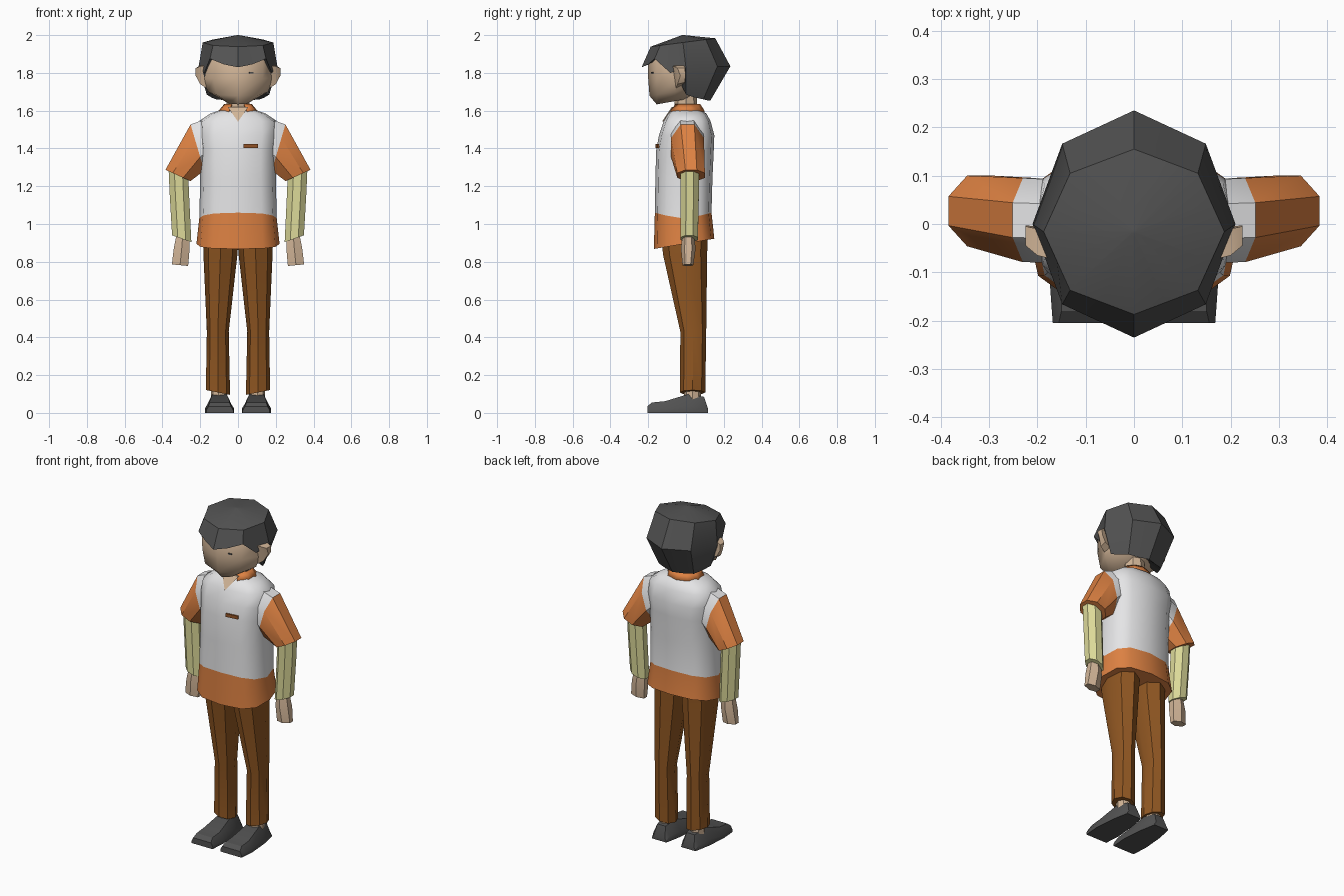
import bpy, bmesh, math
from mathutils import Vector

if "Cube" in bpy.data.objects:
    bpy.data.objects.remove(bpy.data.objects["Cube"])

COLOURS = {
    "white cloth": (0.78, 0.78, 0.79), "orange cloth": (0.72, 0.22, 0.055),
    "brown cloth": (0.28, 0.095, 0.016), "pale yellow cloth": (0.72, 0.70, 0.32),
    "skin": (0.64, 0.46, 0.31), "dark grey": (0.085, 0.085, 0.085),
    "dark brown": (0.30, 0.09, 0.02),
}
MATS = {}
for label, rgb in COLOURS.items():
    MATS[label] = bpy.data.materials.new(label)
    MATS[label].diffuse_color = (*rgb, 1)


def skin(name, rings, colours, mirror=False, caps=(True, True), closed=True, angle=40):
    """Join rings of points into one surface; colours gives one colour per band."""
    if isinstance(colours, str):
        colours = [colours] * (len(rings) - 1)
    slots = list(dict.fromkeys(colours))
    bm = bmesh.new()
    loops = [[bm.verts.new(p) for p in r] for r in rings]
    n = len(loops[0])
    for k in range(len(loops) - 1):
        a, b = loops[k], loops[k + 1]
        for i in range(n if closed else n - 1):
            j = (i + 1) % n
            bm.faces.new((a[i], a[j], b[j], b[i])).material_index = slots.index(colours[k])
    if closed and caps[0]:
        bm.faces.new(loops[0][::-1]).material_index = slots.index(colours[0])
    if closed and caps[1]:
        bm.faces.new(loops[-1]).material_index = slots.index(colours[-1])
    bmesh.ops.recalc_face_normals(bm, faces=bm.faces[:])
    me = bpy.data.meshes.new(name)
    bm.to_mesh(me)
    bm.free()
    for s in slots:
        me.materials.append(MATS[s])
    ob = bpy.data.objects.new(name, me)
    bpy.context.collection.objects.link(ob)
    bpy.ops.object.select_all(action='DESELECT')
    ob.select_set(True)
    bpy.context.view_layer.objects.active = ob
    bpy.ops.object.shade_smooth_by_angle(angle=math.radians(angle))
    if mirror:
        ob.modifiers.new("mirror", 'MIRROR').use_mirror_merge = False
    return ob


def flat_ring(z, rx, front, back, n=8, cx=0, tilt=0, lift=0, power=1.0, xtilt=0):
    """Level ring starting at the front; tilt raises the back, lift raises front and back."""
    cy, ry = (front + back) / 2, (back - front) / 2
    pts = []
    for i in range(n):
        t = 2 * math.pi * i / n
        s, c = math.sin(t), -math.cos(t)
        x = rx * math.copysign(abs(s) ** power, s)
        y = ry * math.copysign(abs(c) ** power, c)
        pts.append(Vector((cx + x, cy + y, z + tilt * y + lift * abs(c) + xtilt * x)))
    return pts


def limb_ring(centre, u, v, n=8):
    """Ring across a limb: u is its half width (x, z), v its half depth in y."""
    k = 1 / math.cos(math.pi / n)
    pts = []
    for i in range(n):
        t = 2 * math.pi * (i + 0.5) / n
        c, s = k * math.cos(t), k * math.sin(t)
        pts.append(Vector(centre) + Vector((u[0] * c, v * s, u[1] * c)))
    return pts


def plate(name, centre, w, h, turn, colour):
    """Thin plate on the front, turned about z."""
    c, s = math.cos(turn), math.sin(turn)
    rings = []
    for d in (-0.004, 0.004):
        rings.append([Vector(centre) + Vector((a * w / 2 * c - d * s, a * w / 2 * s + d * c, b * h / 2))
                      for a, b in ((-1, -1), (1, -1), (1, 1), (-1, 1))])
    return skin(name, rings, colour)


# Shirt body with the orange waistband
P = 0.72
skin("shirt_body", [
    flat_ring(0.895, 0.22, -0.17, 0.15, 12, tilt=0.17, power=P),
    flat_ring(1.03, 0.205, -0.165, 0.135, 12, lift=0.03, power=P),
    flat_ring(1.24, 0.20, -0.162, 0.14, 12, power=P),
    flat_ring(1.39, 0.20, -0.158, 0.147, 12, power=P),
    flat_ring(1.47, 0.21, -0.143, 0.15, 12, power=P),
    flat_ring(1.545, 0.205, -0.118, 0.13, 12, power=P),
    flat_ring(1.585, 0.145, -0.095, 0.108, 12, power=P),
    flat_ring(1.612, 0.07, -0.065, 0.065, 12),
], ["orange cloth"] + ["white cloth"] * 6, angle=60)

# Chest badge and open neckline
plate("chest_badge", (0.067, -0.152, 1.413), 0.075, 0.02, 0.12, "dark brown")
skin("neckline", [[Vector((-0.055, -0.075, 1.62)), Vector((0.055, -0.075, 1.62)), Vector((0, -0.127, 1.542))],
                  [Vector((-0.055, -0.067, 1.62)), Vector((0.055, -0.067, 1.62)), Vector((0, -0.119, 1.542))]],
     "skin")

# Collar: strip round the neck, open at the front
inner, outer = [], []
for i in range(9):
    t = math.radians(-62 + 304 * i / 8)
    inner.append(Vector((0.075 * math.cos(t), 0.07 * math.sin(t) + 0.005, 1.635)))
    outer.append(Vector((0.108 * math.cos(t), 0.097 * math.sin(t) + 0.003, 1.597)))
collar = skin("collar", [inner, outer], "orange cloth", closed=False)
collar.modifiers.new("thickness", 'SOLIDIFY').thickness = 0.008

# Arms: white shoulder, orange short sleeve, yellow undersleeve, hand
skin("sleeve", [
    limb_ring((0.13, 0.005, 1.46), (0.0, 0.11), 0.085),
    limb_ring((0.215, 0.008, 1.405), (0.036, 0.122), 0.087),
    limb_ring((0.318, 0.027, 1.257), (0.066, -0.03 + 0.06), 0.073),
], ["white cloth", "orange cloth"], mirror=True)
skin("undersleeve", [
    limb_ring((0.316, 0.02, 1.29), (0.052, 0.015), 0.05),
    limb_ring((0.310, 0.02, 1.15), (0.052, 0.015), 0.048),
    limb_ring((0.298, 0.017, 0.922), (0.051, 0.018), 0.046),
], "pale yellow cloth", mirror=True)
skin("hand", [
    limb_ring((0.292, 0.012, 0.95), (0.032, 0), 0.026, 6),
    limb_ring((0.298, 0.012, 0.87), (0.042, 0), 0.034, 6),
    limb_ring((0.307, 0.010, 0.782), (0.043, 0.004), 0.025, 6),
], "skin", mirror=True)

# Trousers, ankles and shoes
skin("trouser_leg", [
    flat_ring(0.95, 0.095, -0.13, 0.115, cx=0.09),
    flat_ring(0.84, 0.09, -0.122, 0.112, cx=0.093),
    flat_ring(0.43, 0.058, -0.03, 0.107, cx=0.107),
    flat_ring(0.108, 0.064, -0.032, 0.102, cx=0.106, xtilt=0.2),
], "brown cloth", mirror=True)
skin("ankle", [flat_ring(0.06, 0.042, -0.01, 0.08, cx=0.102),
               flat_ring(0.16, 0.042, -0.01, 0.08, cx=0.102)], "skin", mirror=True)
shoe = []
for y, xa, xb, top, inset in ((-0.205, 0.025, 0.168, 0.035, 0.012), (-0.18, 0.025, 0.17, 0.055, 0.02),
                              (-0.11, 0.02, 0.175, 0.062, 0.025), (0.015, 0.03, 0.165, 0.1, 0.03),
                              (0.095, 0.045, 0.15, 0.085, 0.025), (0.117, 0.05, 0.145, 0.02, 0.01)):
    shoe.append([Vector((xa, y, 0)), Vector((xb, y, 0)), Vector((xb, y, top * 0.35)),
                 Vector((xb - inset, y, top)), Vector((xa + inset, y, top)), Vector((xa, y, top * 0.35))])
skin("shoe", shoe, "dark grey", mirror=True, angle=30)

# Neck and head
skin("neck", [flat_ring(1.58, 0.062, -0.06, 0.062), flat_ring(1.72, 0.058, -0.06, 0.055)], "skin")
skin("head", [
    flat_ring(1.65, 0.07, -0.155, 0.03, tilt=0.18),
    flat_ring(1.70, 0.16, -0.193, 0.08, tilt=0.16),
    flat_ring(1.77, 0.185, -0.2, 0.11),
    flat_ring(1.86, 0.187, -0.2, 0.12),
    flat_ring(1.93, 0.16, -0.16, 0.12),
], "skin", angle=50)
skin("ear", [
    [Vector((0.16, y, z)) for y, z in ((-0.075, 1.84), (-0.02, 1.84), (-0.015, 1.74), (-0.055, 1.715))],
    [Vector((0.20, y, z)) for y, z in ((-0.065, 1.835), (-0.01, 1.84), (-0.005, 1.75), (-0.045, 1.74))],
    [Vector((0.224, y, z)) for y, z in ((-0.045, 1.825), (-0.005, 1.825), (-0.003, 1.79), (-0.03, 1.785))],
], "skin", mirror=True)
plate("eye_mark", (0.07, -0.177, 1.80), 0.022, 0.007, 0.35, "dark grey")


# Hair: faceted cap with a jagged fringe in front and a long back
def octagon(rx, front, back, heights):
    base = flat_ring(0, rx, front, back, 8)
    pts = []
    for i in range(8):
        pts += [base[i].copy(), (base[i] + base[(i + 1) % 8]) / 2]
    for i, p in enumerate(pts):
        p.z = heights[min(i, 16 - i)]
    return pts


fringe = octagon(0.21, -0.235, 0.235, [1.83, 1.845, 1.875, 1.80, 1.825, 1.83, 1.835, 1.835, 1.835])
nape = octagon(0.165, -0.13, 0.13, [1.86] * 4 + [1.685, 1.67, 1.66, 1.655, 1.655])
for i in range(16):
    if min(i, 16 - i) < 4:                       # fold the fringe back under itself
        f = fringe[i]
        nape[i] = Vector((f.x * 0.78, f.y * 0.78, f.z + 0.02))
crown = flat_ring(0, 0.187, -0.187, 0.152)
crown = octagon(0.187, -0.187, 0.155, [0] * 9)
for p in crown:
    p.z = 1.963 + 0.13 * p.y
tip = [Vector((p.x * 0.03, -0.015 + p.y * 0.03, 2.0)) for p in crown]
under = [Vector((p.x * 0.4, p.y * 0.4, max(p.z, 1.72))) for p in nape]
skin("hair", [tip, crown, fringe, nape, under], "dark grey", angle=35)

for m in bpy.data.materials:
    if m.users and not m.is_grease_pencil:
        m.use_nodes = True
        m.node_tree.nodes["Principled BSDF"].inputs["Base Color"].default_value = m.diffuse_color
